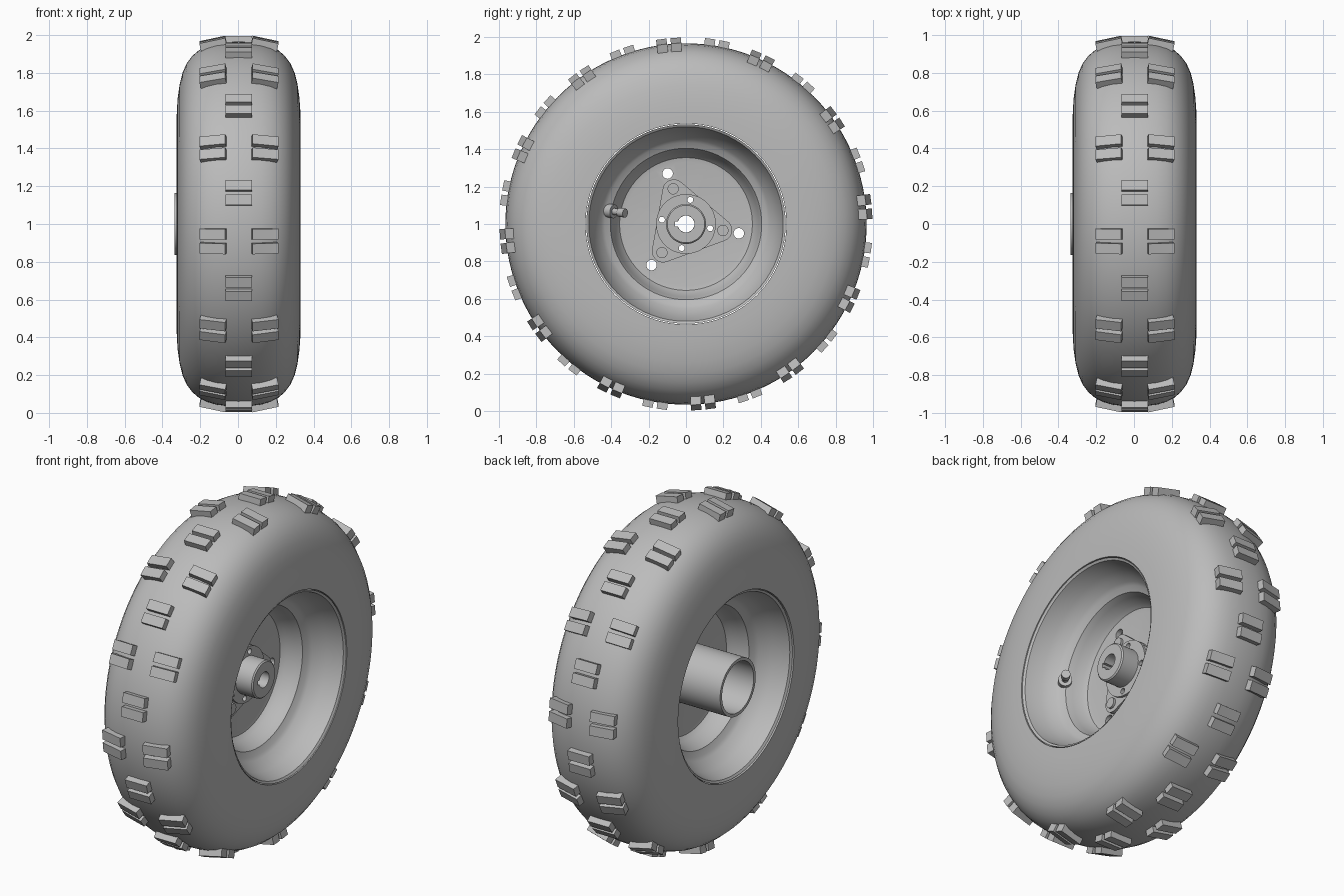
import bpy, bmesh
from math import radians, sin, cos, pi
from mathutils import Matrix, Vector

cube = bpy.data.objects.get("Cube")
if cube:
    bpy.data.objects.remove(cube)

grey = bpy.data.materials.new("plain grey")
grey.use_nodes = True
grey.diffuse_color = (0.5, 0.5, 0.5, 1)
grey.node_tree.nodes["Principled BSDF"].inputs["Base Color"].default_value = (0.5, 0.5, 0.5, 1)

AXLE = Vector((0, 0, 1))


def finish(name, bm, angle=35):
    bmesh.ops.recalc_face_normals(bm, faces=bm.faces)
    mesh = bpy.data.meshes.new(name)
    bm.to_mesh(mesh)
    bm.free()
    mesh.materials.append(grey)
    obj = bpy.data.objects.new(name, mesh)
    bpy.context.collection.objects.link(obj)
    if angle:
        smooth(obj, angle)
    return obj


def activate(obj):
    bpy.ops.object.select_all(action='DESELECT')
    obj.select_set(True)
    bpy.context.view_layer.objects.active = obj


def smooth(obj, angle=35):
    activate(obj)
    bpy.ops.object.shade_smooth_by_angle(angle=radians(angle))


def lathe(name, profile, steps=64, angle=35):
    """Turn a closed (x, radius) loop around the axle."""
    bm = bmesh.new()
    rings = []
    for i in range(steps):
        a = 2 * pi * i / steps
        rings.append([bm.verts.new((x, r * cos(a), 1 + r * sin(a))) for x, r in profile])
    n = len(profile)
    for i in range(steps):
        p, q = rings[i], rings[(i + 1) % steps]
        for j in range(n):
            k = (j + 1) % n
            bm.faces.new((p[j], p[k], q[k], q[j]))
    return finish(name, bm, angle)


def add_rod(bm, start, end, radius, sides=24):
    start, end = Vector(start), Vector(end)
    d = end - start
    m = Matrix.Translation((start + end) / 2) @ d.to_track_quat('Z', 'Y').to_matrix().to_4x4()
    bmesh.ops.create_cone(bm, cap_ends=True, segments=sides, radius1=radius,
                          radius2=radius, depth=d.length, matrix=m)


def polar(x, radius, degrees):
    a = radians(degrees)
    return Vector((x, radius * cos(a), 1 + radius * sin(a)))


def cut(objs, cutter):
    cutter.hide_render = True
    for obj in objs:
        activate(obj)
        mod = obj.modifiers.new("cut", 'BOOLEAN')
        mod.operation = 'DIFFERENCE'
        mod.solver = 'EXACT'
        mod.object = cutter
        bpy.ops.object.modifier_apply(modifier=mod.name)
        smooth(obj)
    bpy.data.objects.remove(cutter)


# Tyre: rounded crown and flat sidewalls, mirrored across the middle
half = [(0.06, 0.964), (0.12, 0.956), (0.17, 0.941), (0.21, 0.92), (0.245, 0.89),
        (0.275, 0.85), (0.297, 0.8), (0.312, 0.74), (0.322, 0.67), (0.327, 0.6), (0.328, 0.537)]
MID = 0.003
crown = [(MID - x, r) for x, r in reversed(half)] + [(MID, 0.966)] + [(MID + x, r) for x, r in half]
lathe("tyre", crown, 120, 50)

# Rim: stepped dish on each side of a thin centre disc
outer_dish = [(0.328, 0.533), (0.32, 0.52), (0.23, 0.495), (0.2, 0.475), (0.165, 0.453), (0.15, 0.435),
              (0.135, 0.405), (0.1, 0.39), (0.05, 0.375), (0.025, 0.355), (0.02, 0.33)]
inner_dish = [(-x + 0.01, r) for x, r in reversed(outer_dish)]
rim = lathe("rim", outer_dish + [(0.02, 0.045), (-0.01, 0.045)] + inner_dish, 72)

# Rounded triangular mounting plate
bm = bmesh.new()
outline = []
for corner in (-10, 110, 230):
    c = polar(0.015, 0.19, corner)
    for t in range(-60, 61, 15):
        outline.append(bm.verts.new(c + polar(0, 0.06, corner + t) - AXLE))
face = bm.faces.new(outline)
ext = bmesh.ops.extrude_face_region(bm, geom=[face])
bmesh.ops.translate(bm, vec=(0.03, 0, 0), verts=[v for v in ext["geom"] if isinstance(v, bmesh.types.BMVert)])
plate = finish("mounting_plate", bm)

# Hub with flange
hub = lathe("hub", [(-0.015, 0.045), (0.17, 0.045), (0.17, 0.1), (0.163, 0.107),
                    (0.06, 0.107), (0.06, 0.16), (-0.015, 0.16)], 48)

# Axle sleeve on the inner side
lathe("axle_sleeve", [(-0.337, 0.165), (0.0, 0.165), (0.0, 0.147), (-0.337, 0.147)], 64)

# Bore, vent holes and flange bolt holes
bm = bmesh.new()
for angle in (-10, 110, 230):
    add_rod(bm, polar(-0.1, 0.287, angle), polar(0.1, 0.287, angle), 0.028)
for angle in range(-10, 350, 90):
    add_rod(bm, polar(-0.1, 0.131, angle), polar(0.1, 0.131, angle), 0.016)
cut([rim, plate, hub], finish("hole_cutter", bm, 0))
bm = bmesh.new()
add_rod(bm, (-0.2, 0, 1), (0.3, 0, 1), 0.0449, 48)
cut([plate], finish("bore_cutter", bm, 0))
bm = bmesh.new()
bmesh.ops.create_cube(bm, size=1, matrix=Matrix.Translation((0.05, -0.036, 1)) @ Matrix.Diagonal((0.5, 0.044, 0.026, 1)))
cut([rim, plate, hub], finish("keyway_cutter", bm, 0))

# Plate bolts
bm = bmesh.new()
for angle in (-10, 110, 230):
    add_rod(bm, polar(0.04, 0.2, angle), polar(0.058, 0.2, angle), 0.03)
finish("plate_bolts", bm)

# Valve: wide base, stem and cap
base, tip = Vector((0.125, -0.425, 1.073)), Vector((0.2, -0.325, 1.058))
bm = bmesh.new()
for start, end, radius in ((0, 0.4, 0.037), (0.3, 0.8, 0.018), (0.68, 1, 0.024)):
    add_rod(bm, base.lerp(tip, start), base.lerp(tip, end), radius)
finish("valve", bm)

# Tread: paired bars, shoulder rows staggered against the middle row
def tread_row(name, x, radius, first, tilt):
    bm = bmesh.new()
    for i in range(12):
        for offset in (-2.25, 2.25):
            a = radians(first + 30 * i + offset)
            m = (Matrix.Translation(AXLE) @ Matrix.Rotation(-a, 4, 'X')
                 @ Matrix.Translation((x, -radius, 0)) @ Matrix.Rotation(radians(tilt), 4, 'Z')
                 @ Matrix.Diagonal((0.14, 0.06, 0.056, 1)))
            bmesh.ops.create_cube(bm, size=1, matrix=m)
    finish(name, bm, 0)


tread_row("tread_middle", 0.005, 0.969, 9.7, 0)
tread_row("tread_left", 0.14, 0.953, -5.4, 12)
tread_row("tread_right", -0.13, 0.953, -5.4, -12)
